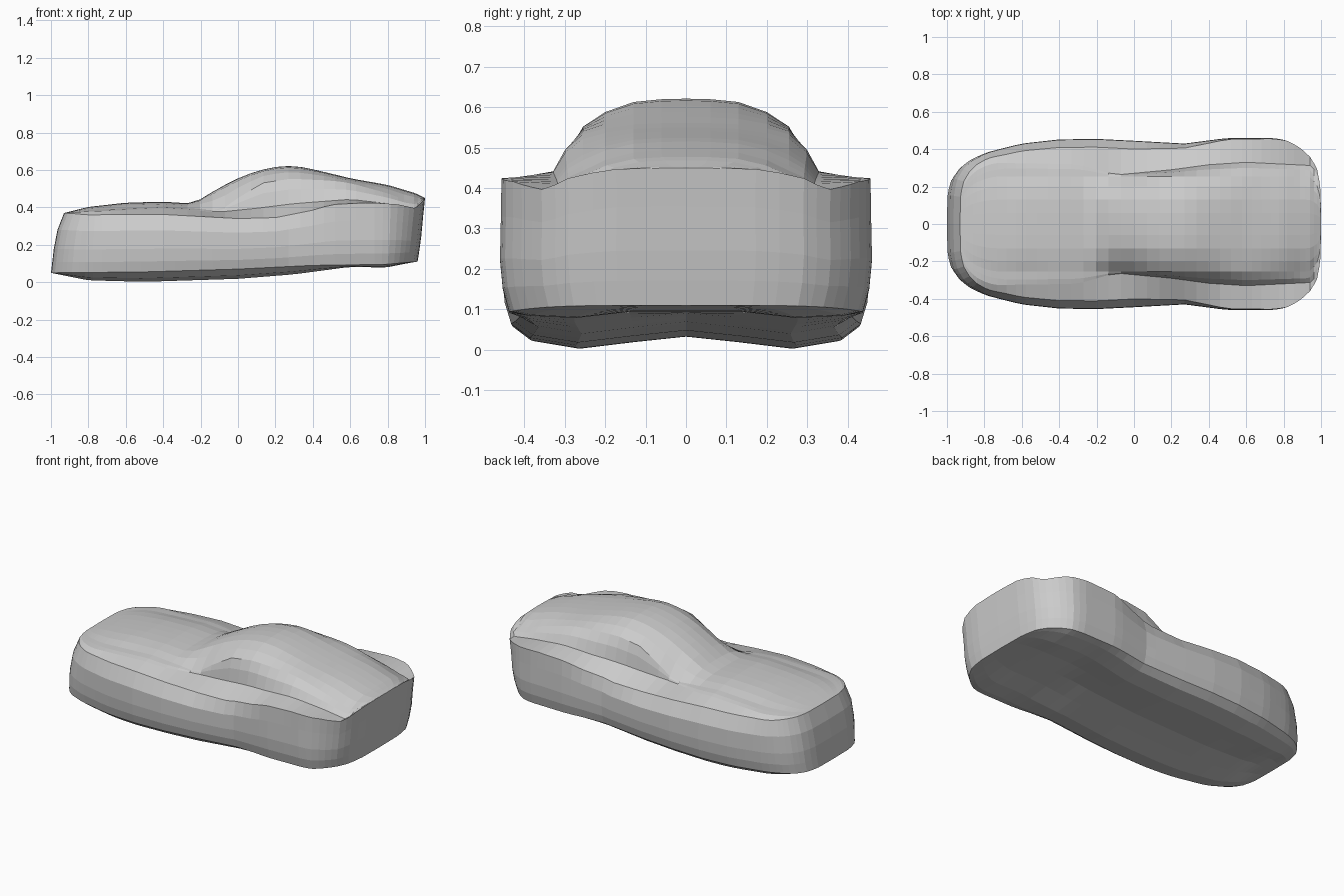
import bpy, bmesh, math

if "Cube" in bpy.data.objects:
    bpy.data.objects.remove(bpy.data.objects["Cube"])

# Side and plan profiles as (x, value) points
WIDTH = [(-1, 0), (-.998, .15), (-.985, .23), (-.95, .29), (-.9, .335), (-.8, .38), (-.6, .43),
         (-.4, .452), (-.2, .455), (0, .445), (.27, .43), (.5, .46), (.75, .46), (.83, .445),
         (.9, .40), (.95, .35), (.985, .28), (.998, .17), (1, 0)]
BELLY = [(-1, .05), (-.8, .01), (-.5, .002), (0, .018), (.3, .042), (.6, .082), (.8, .078), (1, .11)]
SILL = [(-1, .05), (-.5, .055), (0, .07), (.4, .09), (.8, .095), (1, .11)]
SHOULDER = [(-1, .37), (-.84, .36), (-.4, .362), (0, .34), (.2, .345), (.4, .385), (.5, .415),
            (.7, .425), (.85, .417), (.95, .395), (.985, .43), (1, .45)]
INSET = [(-1, .95), (-.7, .91), (0, .9), (.25, .94), (.5, .985), (1, 1)]
TOP = [(-.93, .37), (-.8, .402), (-.6, .425), (-.4, .43), (-.24, .42), (-.1, .505), (0, .555),
       (.1, .595), (.2, .616), (.27, .621), (.35, .615), (.5, .58), (.6, .555), (.8, .52),
       (.95, .475), (1, .45)]
ROOF_EDGE = [(-.93, .37), (-.8, .385), (-.4, .405), (-.2, .39), (-.1, .38), (0, .45), (.13, .53),
             (.28, .553), (.5, .543), (.6, .53), (.8, .475), (.9, .438), (.97, .43), (1, .45)]
BASE_Y = [(-1, .33), (-.3, .32), (-.1, .262), (.2, .29), (.4, .317), (.6, .33), (1, .31)]
BASE_Z = [(-.93, .37), (-.8, .378), (-.4, .392), (-.1, .375), (.1, .395), (.3, .42), (.6, .443),
          (.8, .42), (.95, .395), (1, .45)]
# Side rings: (nose offset, tail offset, width scale, height fraction)
RINGS = [(0, -.04, .95, 0), (.007, -.03, .985, .18), (.015, -.02, 1, .4),
         (.035, -.01, .995, .72), (.07, 0, None, 1)]


def lerp(a, b, t):
    return a + (b - a) * t


def at(profile, x):
    if x <= profile[0][0]:
        return profile[0][1]
    for (x0, v0), (x1, v1) in zip(profile, profile[1:]):
        if x <= x1:
            return lerp(v0, v1, (x - x0) / (x1 - x0))
    return profile[-1][1]


def shifted(u, nose, tail):
    t = max(0, (abs(u) - .7) / .3)
    return u + (nose if u < 0 else tail) * t * t * (3 - 2 * t)


def section(u):
    """Half cross-section from belly centre, up the flank, to roof centre."""
    w, sill, sh, belly = at(WIDTH, u), at(SILL, u), at(SHOULDER, u), at(BELLY, u)
    x = shifted(u, *RINGS[0][:2])
    pts = [(x, 0, min(sill, belly + .03)), (x, .3 * w, min(sill, belly + .016)),
           (x, .6 * w, belly), (x, .85 * w, lerp(belly, sill, .35))]
    for nose, tail, scale, h in RINGS:
        pts.append((shifted(u, nose, tail), w * (scale or at(INSET, u)), lerp(sill, sh, h)))
    # deck, side glass and roof
    x, _, _ = pts[-1]
    top, edge, by, bz = at(TOP, x), at(ROOF_EDGE, x), at(BASE_Y, x), at(BASE_Z, x)
    upper = [(by, bz, .9), (lerp(by, .255, .4), lerp(bz, edge, .58), .8), (.255, edge, .7),
             (.2, lerp(top, edge, .48), .55), (.13, lerp(top, edge, .12), .36),
             (.06, lerp(top, edge, .02), .16), (0, top, 0)]
    ring_w = pts[-1][1]
    return pts + [(x, min(y, f * ring_w), z) for y, z, f in upper]


# Car body shell: half sections skinned end to end, then mirrored
N = 46
bm = bmesh.new()
rows = [[bm.verts.new(p) for p in section(-math.cos(math.pi * i / N))] for i in range(N + 1)]
for a, b in zip(rows, rows[1:]):
    for j in range(len(a) - 1):
        bm.faces.new((a[j], b[j], b[j + 1], a[j + 1]))
bmesh.ops.remove_doubles(bm, verts=bm.verts, dist=.0008)
bmesh.ops.dissolve_degenerate(bm, edges=bm.edges, dist=.0005)
half = bm.verts[:] + bm.edges[:] + bm.faces[:]
bmesh.ops.mirror(bm, geom=half, axis='Y', merge_dist=.0005)
bmesh.ops.recalc_face_normals(bm, faces=bm.faces)
mesh = bpy.data.meshes.new("car_body")
bm.to_mesh(mesh)
bm.free()
body = bpy.data.objects.new("car_body", mesh)
bpy.context.collection.objects.link(body)
